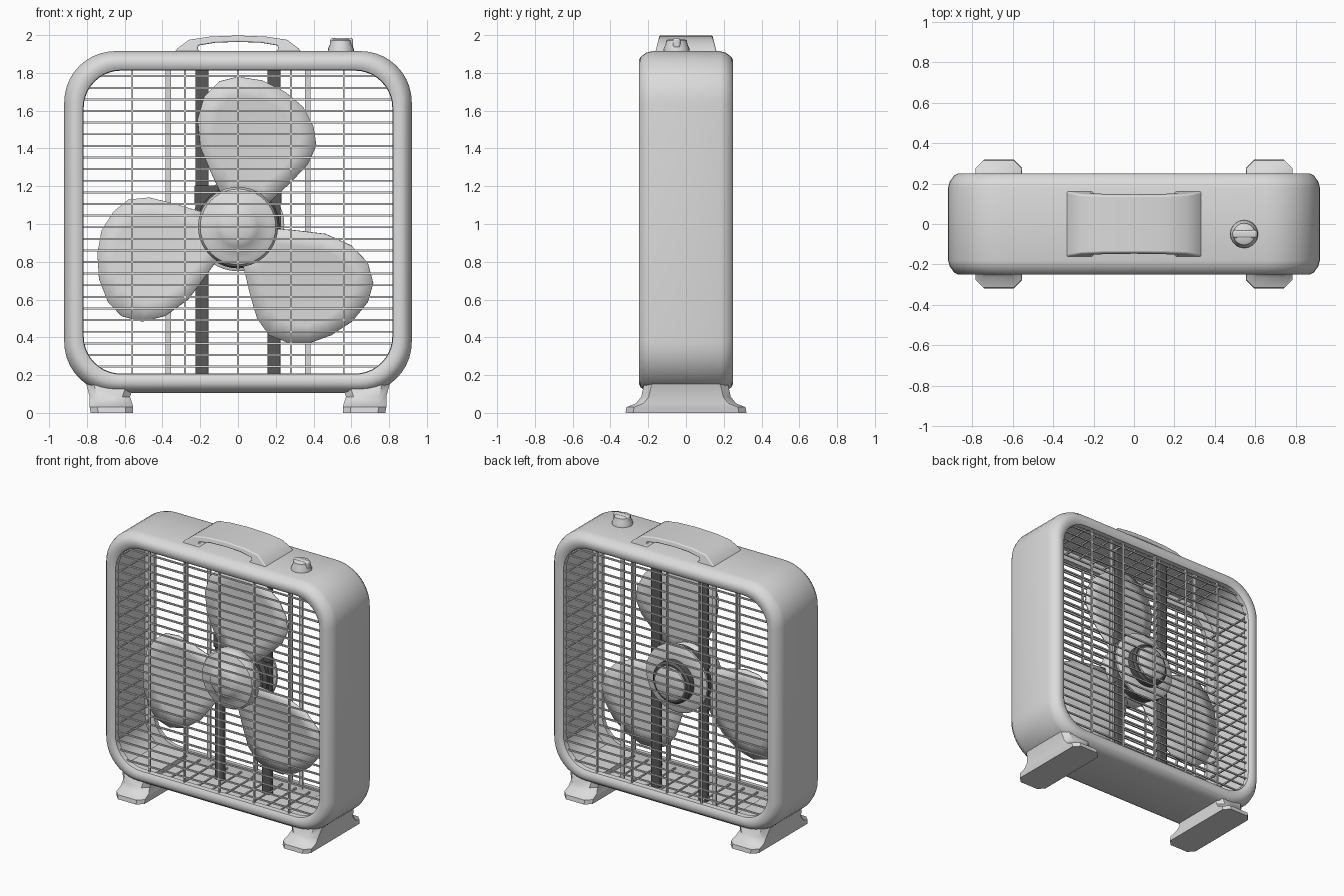
import bpy, bmesh, math
from mathutils import Matrix, Vector

cube = bpy.data.objects.get("Cube")
if cube:
    bpy.data.objects.remove(cube, do_unlink=True)


def material(name, value):
    m = bpy.data.materials.new(name)
    m.use_nodes = True
    m.diffuse_color = (value, value, value, 1)
    m.node_tree.nodes["Principled BSDF"].inputs["Base Color"].default_value = (value, value, value, 1)
    return m


light = material("light grey plastic", 0.71)
dark = material("dark grey metal", 0.1)


def finish(bm, name, mat, bevel=0, angle=40):
    bmesh.ops.recalc_face_normals(bm, faces=bm.faces)
    mesh = bpy.data.meshes.new(name)
    bm.to_mesh(mesh)
    bm.free()
    ob = bpy.data.objects.new(name, mesh)
    bpy.context.collection.objects.link(ob)
    mesh.materials.append(mat)
    if bevel:
        mod = ob.modifiers.new("rounding", 'BEVEL')
        mod.width, mod.segments, mod.limit_method = bevel, 3, 'ANGLE'
    bpy.ops.object.select_all(action='DESELECT')
    ob.select_set(True)
    bpy.context.view_layer.objects.active = ob
    bpy.ops.object.shade_smooth_by_angle(angle=math.radians(angle))
    return ob


def bridge(bm, rings, closed=False):
    """Join consecutive vertex rings with quads."""
    n = len(rings[0])
    pairs = list(zip(rings, rings[1:])) + ([(rings[-1], rings[0])] if closed else [])
    for a, b in pairs:
        for i in range(n):
            j = (i + 1) % n
            bm.faces.new((a[i], a[j], b[j], b[i]))


def loft(name, loops, mat, bevel=0):
    bm = bmesh.new()
    rings = [[bm.verts.new(p) for p in loop] for loop in loops]
    bridge(bm, rings)
    bm.faces.new(rings[0])
    bm.faces.new(rings[-1])
    return finish(bm, name, mat, bevel)


def box(bm, lo, hi):
    lo, hi = Vector(lo), Vector(hi)
    m = Matrix.Translation((lo + hi) / 2) @ Matrix.Diagonal((*(hi - lo), 1))
    bmesh.ops.create_cube(bm, size=1, matrix=m)


def lathe(name, profile, centre, axis, mat, sides=40):
    """Turn (radius, distance) pairs about the y or z axis."""
    loops = []
    for r, d in profile:
        loop = []
        for i in range(sides):
            a = 2 * math.pi * i / sides
            c, s = r * math.cos(a), r * math.sin(a)
            loop.append(Vector(centre) + Vector((c, d, s) if axis == 'y' else (c, s, d)))
        loops.append(loop)
    return loft(name, loops, mat)


# Housing: a closed profile of (inset, depth) swept round a rounded square
MID_Z, HALF_W, HALF_H = 1.01, 0.92, 0.905


def rounded_square(inset, y):
    r = 0.27 - 0.7 * inset
    pts = []
    for k, (sx, sz) in enumerate(((1, 1), (-1, 1), (-1, -1), (1, -1))):
        for i in range(11):
            a = math.pi / 2 * (k + i / 10)
            pts.append((sx * (HALF_W - inset - r) + r * math.cos(a), y,
                        MID_Z + sz * (HALF_H - inset - r) + r * math.sin(a)))
    return pts


half = [(0, 0.18), (0.008, 0.21), (0.03, 0.24), (0.05, 0.25), (0.08, 0.249),
        (0.1, 0.235), (0.103, 0.2), (0.04, 0.19)]
profile = half + [(i, -y) for i, y in reversed(half)]
bm = bmesh.new()
bridge(bm, [[bm.verts.new(p) for p in rounded_square(*s)] for s in profile], closed=True)
finish(bm, "housing", light, angle=50)

# Guards: wire rows and uprights, front and back
T = 0.005
for name, y in (("front_guard", -0.215), ("back_guard", 0.215)):
    bm = bmesh.new()
    for i in range(26):
        z = 0.245 + i * 0.0615
        edge = max(0, abs(z - MID_Z) - 0.62)
        w = 0.83 - 0.19 + math.sqrt(max(0, 0.19 ** 2 - edge ** 2))
        box(bm, (-w, y - T, z - T), (w, y + T, z + T))
    for i in range(-2, 3):
        x = i * 0.28
        box(bm, (x - T, y - T, 0.2), (x + T, y + 2 * T, 1.83))
    finish(bm, name, light)

# Cross wires lying along the inside walls
bm = bmesh.new()
for i in range(13):
    d = (i - 6) * 0.11
    for s in (-1, 1):
        box(bm, (s * 0.85 - T, -0.2, MID_Z + d - T), (s * 0.85 + T, 0.2, MID_Z + d + T))
        box(bm, (d - T, -0.2, MID_Z + s * 0.84 - T), (d + T, 0.2, MID_Z + s * 0.84 + T))
finish(bm, "inner_wires", light)

# Uprights behind the blades: two dark motor posts, two light strips
for side, s in (("left", 1), ("right", -1)):
    bm = bmesh.new()
    box(bm, (s * 0.19 - 0.035, 0.05, 0.14), (s * 0.19 + 0.035, 0.085, 1.88))
    finish(bm, side + "_motor_post", dark, 0.008)
    bm = bmesh.new()
    box(bm, (s * 0.37 - 0.014, 0.19, 0.17), (s * 0.37 + 0.014, 0.202, 1.85))
    finish(bm, side + "_back_strip", light)

# Blades: a rounded lobe, dished and given slight pitch
HUB_Z = 0.985
outline = [(-0.08, 0.15), (-0.14, 0.28), (-0.2, 0.42), (-0.215, 0.57), (-0.18, 0.69), (-0.1, 0.77),
           (0, 0.795), (0.13, 0.775), (0.25, 0.715), (0.345, 0.635), (0.4, 0.53), (0.415, 0.43),
           (0.37, 0.33), (0.28, 0.235), (0.21, 0.17), (0.15, 0.11)]
for k, name in enumerate(("top_blade", "right_blade", "left_blade")):
    bm = bmesh.new()
    spin = Matrix.Translation((0, -0.04, HUB_Z)) @ Matrix.Rotation(-k * math.tau / 3, 4, 'Y')
    core = Vector((0.08, 0.45))
    rings = []
    for f in (1, 0.7, 0.35):
        ring = []
        for p in outline:
            u, v = core + (Vector(p) - core) * f
            ring.append(bm.verts.new(spin @ Vector((u, 0.08 * (u - 0.08) + 0.02 * (1 - f), v))))
        rings.append(ring)
    bridge(bm, rings)
    bm.faces.new(rings[-1])
    ob = finish(bm, name, light)
    ob.modifiers.new("thickness", 'SOLIDIFY').thickness = 0.012

# Hub with a raised cap, and the motor behind it
lathe("hub", [(0.19, -0.01), (0.212, -0.04), (0.212, -0.1), (0.2, -0.125), (0.17, -0.137),
              (0.125, -0.145), (0.105, -0.165), (0.07, -0.178), (0.02, -0.182)],
      (0, 0, HUB_Z), 'y', light)
lathe("motor_mount", [(0.2, 0.0), (0.22, 0.02), (0.22, 0.09)], (0, 0, HUB_Z), 'y', dark)
lathe("motor_plate", [(0.235, 0.085), (0.245, 0.092), (0.245, 0.108), (0.225, 0.118), (0.14, 0.12)],
      (0, 0, HUB_Z + 0.01), 'y', light)
lathe("motor_body", [(0.15, 0.11), (0.15, 0.165), (0.135, 0.18)], (0, 0, HUB_Z), 'y', dark)
lathe("motor_cover", [(0.125, 0.175), (0.12, 0.19), (0.09, 0.203), (0.03, 0.207)],
      (0, 0, HUB_Z), 'y', light)
bm = bmesh.new()
for z in (HUB_Z - 0.13, HUB_Z + 0.17):
    box(bm, (-0.23, 0.04, z - 0.05), (0.23, 0.08, z + 0.05))
finish(bm, "motor_brackets", dark, 0.008)

# Handle: an arched bridge narrowing upward, open front to back
arch = [(-0.345, 1.9), (-0.32, 1.93), (-0.26, 1.975), (-0.15, 1.992), (0, 1.998), (0.15, 1.992),
        (0.26, 1.975), (0.32, 1.93), (0.345, 1.9)]
under = [(0.18, 1.9), (0.215, 1.925), (0.21, 1.945), (0.12, 1.96), (0, 1.964),
         (-0.12, 1.96), (-0.21, 1.945), (-0.215, 1.925), (-0.18, 1.9)]
loft("handle", [[(x, s * (0.165 - 0.25 * (z - 1.9)), z) for x, z in arch + under] for s in (-1, 1)],
     light, 0.008)

# Speed knob with a grip bar
lathe("knob_base", [(0.07, 1.905), (0.068, 1.93), (0.058, 1.95), (0.054, 1.972), (0.04, 1.98)],
      (0.545, -0.05, 0), 'z', light, 20)
bm = bmesh.new()
box(bm, (0.488, -0.07, 1.93), (0.61, -0.03, 1.985))
finish(bm, "knob_grip", light, 0.012)

# Feet: full-depth blocks flaring out at the floor
foot = [(0, 0.32, 0.555, 0.78), (0.03, 0.315, 0.555, 0.785), (0.05, 0.265, 0.56, 0.785),
        (0.085, 0.237, 0.572, 0.785), (0.14, 0.225, 0.555, 0.8), (0.19, 0.2, 0.54, 0.81)]
for side, s in (("left", 1), ("right", -1)):
    loops = []
    for z, d, a, b in foot:
        c = 0.04
        corner = [(a, -d + c), (a + c, -d), (b - c, -d), (b, -d + c),
                  (b, d - c), (b - c, d), (a + c, d), (a, d - c)]
        loops.append([(s * x, y, z) for x, y in corner])
    loft(side + "_foot", loops, light)
